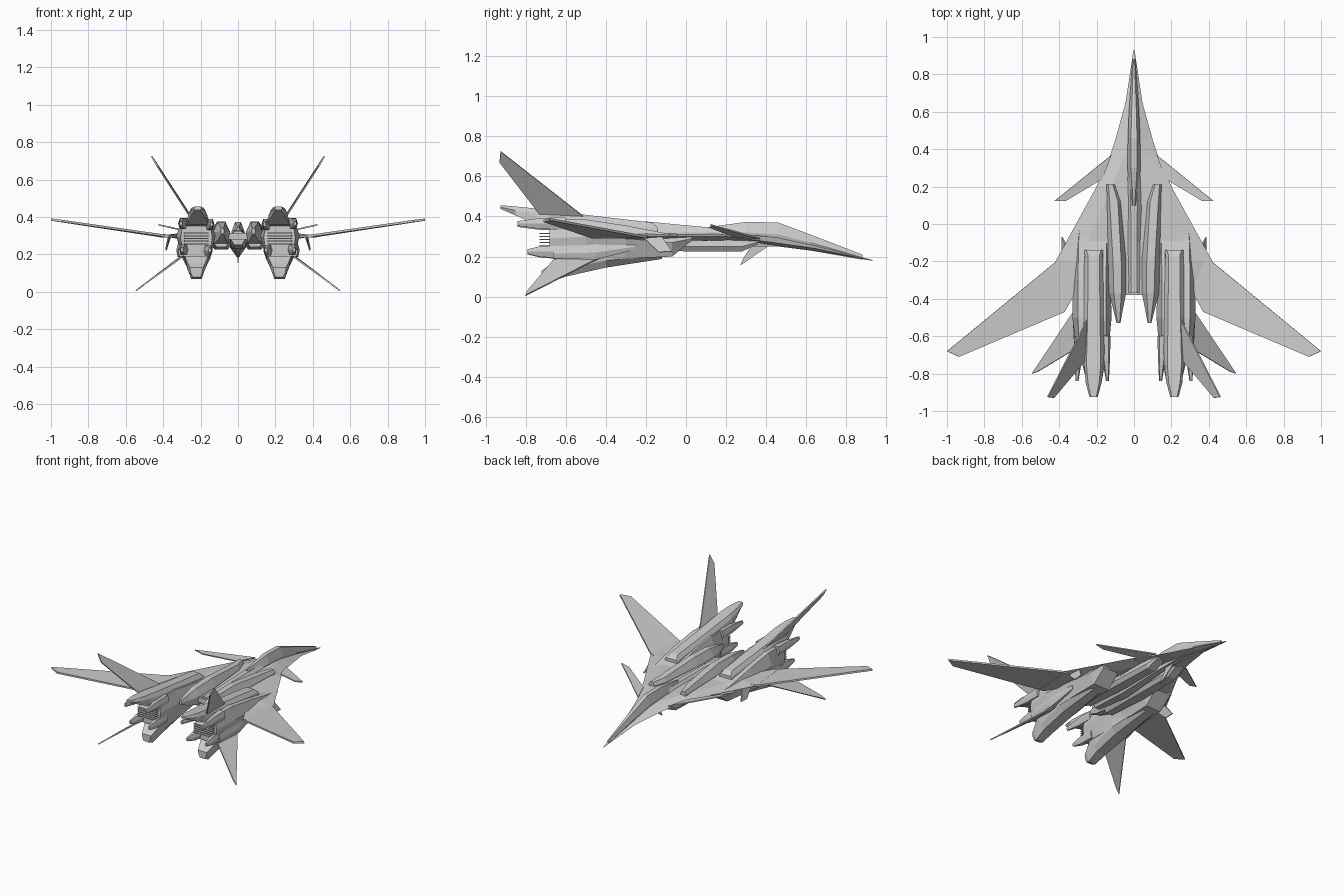
import bpy, bmesh
from mathutils import Vector


def finish(name, bm, mirror):
    bmesh.ops.recalc_face_normals(bm, faces=bm.faces)
    me = bpy.data.meshes.new(name)
    bm.to_mesh(me)
    bm.free()
    ob = bpy.data.objects.new(name, me)
    bpy.context.collection.objects.link(ob)
    if mirror:
        m = ob.modifiers.new("mirror", 'MIRROR')
        m.use_mirror_merge = False
    return ob


def loft(name, sections, mirror=True):
    """Hexagonal hull; section = y, x centre, half widths (top, mid, bottom), z (top, mid, bottom)."""
    bm = bmesh.new()
    rings = []
    for y, x, wt, wm, wb, zt, zm, zb in sections:
        ring = [(x - wt, zt), (x + wt, zt), (x + wm, zm), (x + wb, zb), (x - wb, zb), (x - wm, zm)]
        rings.append([bm.verts.new((px, y, pz)) for px, pz in ring])
    for a, b in zip(rings, rings[1:]):
        for i in range(6):
            j = (i + 1) % 6
            bm.faces.new((a[i], a[j], b[j], b[i]))
    bm.faces.new(rings[0])
    bm.faces.new(rings[-1])
    return finish(name, bm, mirror)


def fin(name, pts, thick=0.008, mirror=True):
    """Thin flat panel through 3D points."""
    bm = bmesh.new()
    p = [Vector(q) for q in pts]
    n = (p[1] - p[0]).cross(p[2] - p[0]).normalized() * thick / 2
    a = [bm.verts.new(q + n) for q in p]
    b = [bm.verts.new(q - n) for q in p]
    bm.faces.new(a)
    bm.faces.new(b[::-1])
    for i in range(len(p)):
        j = (i + 1) % len(p)
        bm.faces.new((a[i], a[j], b[j], b[i]))
    return finish(name, bm, mirror)


# Blended flat body with sharp edge
loft("body_plate", [
    (0.93, 0, .001, .003, .001, .183, .181, .179),
    (0.65, 0, .015, .045, .015, .255, .24, .228),
    (0.45, 0, .03, .10, .03, .295, .268, .255),
    (0.36, 0, .05, .13, .05, .305, .28, .268),
    (0.20, 0, .12, .20, .12, .312, .30, .28),
    (-0.20, 0, .30, .42, .30, .315, .30, .28),
    (-0.38, 0, .25, .335, .25, .315, .30, .28)], False)

# Cockpit spine
loft("cockpit_spine", [
    (0.88, 0, .003, .008, .004, .21, .195, .185),
    (0.62, 0, .012, .026, .015, .31, .27, .23),
    (0.46, 0, .016, .033, .02, .37, .31, .25),
    (0.30, 0, .016, .035, .02, .373, .32, .25),
    (0.10, 0, .004, .02, .02, .345, .31, .25)], False)
loft("rear_spine", [
    (0.25, 0, .02, .04, .02, .335, .30, .25),
    (-0.10, 0, .015, .06, .03, .33, .29, .23),
    (-0.37, 0, .015, .05, .02, .325, .30, .25)], False)

# Twin centre pods, above and below the body
loft("centre_pod", [
    (0.21, .125, .012, .022, .02, .338, .32, .30),
    (0.12, .108, .022, .036, .036, .345, .32, .28),
    (-0.20, .09, .022, .048, .04, .375, .32, .25),
    (-0.37, .088, .02, .046, .036, .37, .32, .26),
    (-0.46, .085, .012, .025, .02, .355, .32, .28),
    (-0.53, .083, .006, .01, .006, .34, .325, .31)])
loft("lower_intake", [
    (0.36, .08, .03, .035, .03, .28, .272, .262),
    (0.28, .085, .04, .045, .03, .285, .25, .226),
    (0.00, .09, .045, .055, .035, .285, .25, .226),
    (-0.36, .09, .03, .045, .025, .29, .27, .24)])

# Engine nacelles
loft("engine_body", [
    (0.03, .22, .06, .075, .06, .297, .29, .28),
    (-0.07, .22, .075, .095, .06, .31, .27, .20),
    (-0.30, .225, .075, .10, .065, .355, .29, .19),
    (-0.50, .225, .075, .105, .075, .385, .30, .18),
    (-0.68, .222, .07, .085, .07, .385, .29, .19)])
loft("engine_upper_spine", [
    (-0.14, .215, .04, .05, .05, .345, .33, .30),
    (-0.17, .215, .03, .047, .05, .37, .345, .30),
    (-0.50, .215, .033, .055, .075, .408, .38, .33),
    (-0.75, .216, .038, .05, .06, .44, .415, .36),
    (-0.85, .216, .03, .042, .035, .45, .43, .405),
    (-0.925, .216, .014, .022, .014, .456, .447, .438)])
loft("engine_lower_keel", [
    (-0.12, .22, .06, .055, .03, .24, .21, .188),
    (-0.40, .222, .08, .075, .04, .24, .18, .145),
    (-0.60, .222, .075, .055, .036, .22, .14, .10),
    (-0.69, .222, .045, .042, .028, .15, .11, .068),
    (-0.72, .222, .035, .03, .02, .13, .10, .08)])
loft("engine_side_bulge", [
    (-0.25, .30, .008, .015, .008, .275, .25, .235),
    (-0.45, .30, .018, .03, .022, .27, .22, .185),
    (-0.66, .295, .015, .025, .018, .25, .215, .19)])

# Nozzle petals: tip x, tip y, tip z, root x
for i, (tx, ty, tz, rx) in enumerate([(.142, -.84, .36, .155), (.305, -.84, .365, .29),
                                      (.15, -.79, .222, .165), (.30, -.79, .225, .285)]):
    loft("nozzle_petal_%d" % i, [
        (-0.60, rx, .02, .03, .02, tz + .03, tz, tz - .03),
        (-0.72, (rx + tx) / 2, .012, .02, .012, tz + .028, tz, tz - .028),
        (ty, tx, .004, .008, .004, tz + .012, tz, tz - .012)])

# Horizontal slats in the exhaust
for i in range(5):
    z = .255 + i * .015
    fin("exhaust_slat_%d" % i, [(.155, -.66, z), (.29, -.66, z), (.285, -.73, z), (.16, -.73, z)], .006)

# Swept wings
fin("outer_wing", [(.41, -.195, .297), (1.0, -.68, .386), (.935, -.71, .378), (.37, -.47, .297)], .012)
fin("wing_root", [(.29, -.17, .297), (.42, -.20, .297), (.40, -.475, .300), (.37, -.47, .297), (.32, -.38, .297)], .016)

# Canards
fin("canard", [(.12, .37, .29), (.425, .123, .358), (.365, .123, .345), (.17, .24, .30)])

# Tail fins above and below the engines
fin("upper_tail_fin", [(.25, -.51, .40), (.462, -.925, .725), (.43, -.93, .67), (.262, -.73, .41)])
fin("lower_tail_fin", [(.29, -.42, .20), (.545, -.80, .006), (.515, -.79, .03), (.30, -.66, .185)])

# Small under-wing fins and belly fin
fin("wing_stub_fin", [(.36, -.12, .30), (.385, -.07, .225), (.385, -.135, .222), (.37, -.22, .30)])
fin("belly_fin", [(0, .43, .265), (0, .27, .155), (0, .285, .19), (0, .33, .26)], .008, False)
